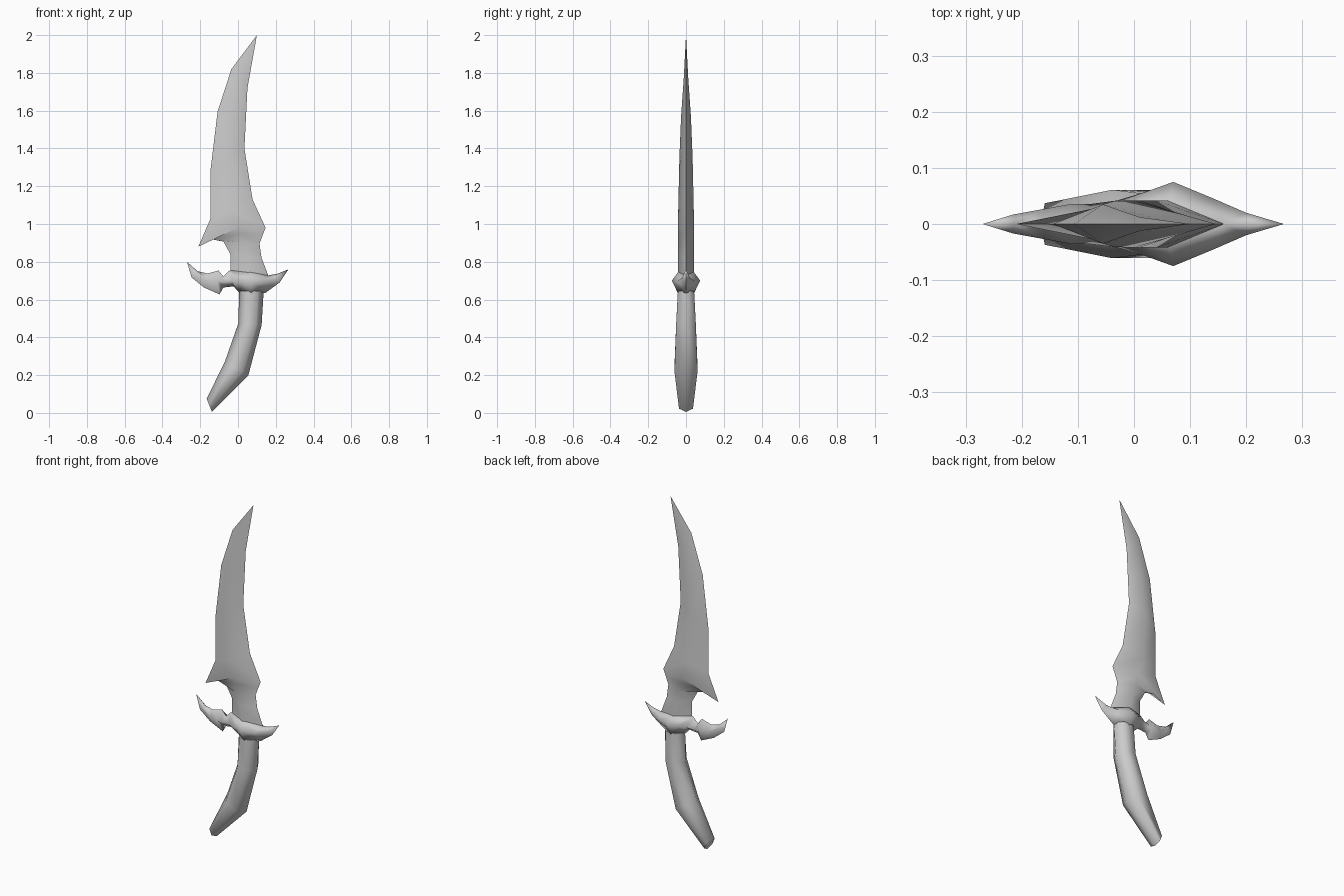
import bpy, bmesh, math

cube = bpy.data.objects.get("Cube")
if cube:
    bpy.data.objects.remove(cube)

steel = bpy.data.materials.new("plain_grey")
steel.use_nodes = True
GREY = (0.6, 0.6, 0.6, 1)
steel.diffuse_color = GREY
steel.node_tree.nodes["Principled BSDF"].inputs["Base Color"].default_value = GREY


def finish(name, bm):
    """Clean the mesh, close openings and add it to the scene, smooth shaded."""
    bmesh.ops.remove_doubles(bm, verts=bm.verts, dist=0.0005)
    bmesh.ops.holes_fill(bm, edges=bm.edges, sides=0)
    bmesh.ops.recalc_face_normals(bm, faces=bm.faces)
    mesh = bpy.data.meshes.new(name)
    bm.to_mesh(mesh)
    bm.free()
    mesh.materials.append(steel)
    obj = bpy.data.objects.new(name, mesh)
    bpy.context.collection.objects.link(obj)
    bpy.ops.object.select_all(action="DESELECT")
    bpy.context.view_layer.objects.active = obj
    obj.select_set(True)
    bpy.ops.object.shade_smooth_by_angle(angle=math.radians(80))


def skin(bm, rows, closed=False):
    """Join rows of points with faces; repeated points collapse to triangles."""
    grid = [[bm.verts.new(p) for p in row] for row in rows]
    for a, b in zip(grid, grid[1:]):
        n = len(a)
        for i in range(n if closed else n - 1):
            j = (i + 1) % n
            bm.faces.new((a[i], a[j], b[j], b[i]))


def ridged_plate(name, rows):
    """Rows of (x, z, half thickness), built on both sides of the y = 0 plane."""
    bm = bmesh.new()
    for side in (-1, 1):
        skin(bm, [[(x, side * y, z) for x, z, y in row] for row in rows])
    bmesh.ops.dissolve_degenerate(bm, dist=0.0005, edges=bm.edges)
    finish(name, bm)


# Curved blade: back edge, central ridge, cutting edge, from the tip down
tip = (0.10, 2.0, 0)
ridged_plate("blade", [
    [tip, tip, tip],
    [(-.035, 1.82, 0), (.012, 1.77, .012), (.05, 1.72, 0)],
    [(-.108, 1.595, 0), (-.03, 1.57, .026), (.042, 1.56, 0)],
    [(-.145, 1.29, 0), (-.055, 1.35, .035), (.034, 1.40, 0)],
    [(-.145, 1.03, 0), (-.035, 1.08, .041), (.077, 1.13, 0)],
    [(-.21, .88, 0), (0, .98, .042), (.146, .98, 0)],
    [(-.135, .918, 0), (.01, .95, .042), (.133, .947, 0)],
    [(-.077, .907, 0), (.02, .90, .042), (.114, .897, 0)],
    [(-.04, .84, 0), (.04, .83, .042), (.124, .823, 0)],
    [(-.04, .755, 0), (.06, .74, .042), (.16, .728, 0)],
    [(-.03, .69, 0), (.065, .68, .042), (.14, .68, 0)],
])

# Guard: upper edge, ridge, lower edge, from one pointed end to the other
right_tip, left_tip = (-.27, .80, 0), (.267, .76, 0)
ridged_plate("guard", [
    [right_tip] * 3,
    [(-.214, .75, 0), (-.215, .735, .017), (-.246, .717, 0)],
    [(-.16, .738, 0), (-.16, .70, .027), (-.18, .664, 0)],
    [(-.103, .754, 0), (-.11, .70, .036), (-.098, .627, 0)],
    [(-.077, .722, 0), (-.075, .695, .036), (-.077, .664, 0)],
    [(-.05, .75, 0), (-.03, .70, .042), (-.024, .67, 0)],
    [(-.04, .755, 0), (.02, .70, .057), (.008, .636, 0)],
    [(.065, .745, .042), (.07, .70, .075), (.07, .632, .042)],
    [(.16, .728, 0), (.14, .70, .046), (.146, .636, 0)],
    [(.21, .737, 0), (.20, .715, .02), (.22, .69, 0)],
    [left_tip] * 3,
])

# Bent six-sided grip: two outline points (x, z) and half thickness per ring
HEX = [(1, 0), (.5, 1), (-.5, 1), (-1, 0), (-.5, -1), (.5, -1)]
grip = []
for (ax, az), (bx, bz), half in [
    ((.006, .645), (.136, .645), .043),
    ((.002, .475), (.125, .465), .052),
    ((-.07, .27), (.055, .20), .061),
    ((-.166, .075), (-.138, .005), .037),
]:
    grip.append([((ax + bx) / 2 + u * (bx - ax) / 2, v * half,
                  (az + bz) / 2 + u * (bz - az) / 2) for u, v in HEX])
bm = bmesh.new()
skin(bm, grip, closed=True)
finish("grip", bm)
